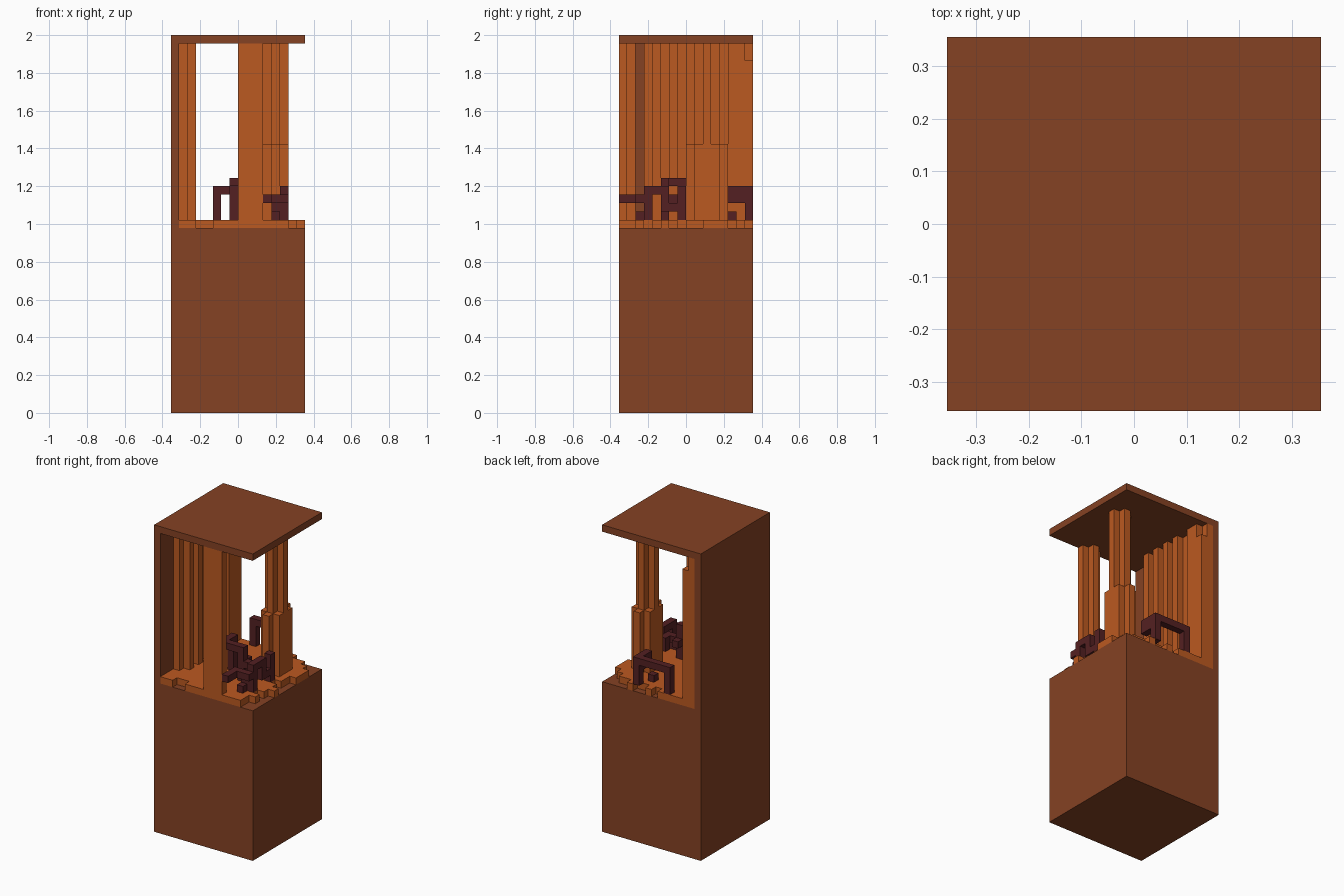
import bpy, bmesh
from mathutils import Matrix, Vector

if "Cube" in bpy.data.objects:
    bpy.data.objects.remove(bpy.data.objects["Cube"])

U = 2 / 45  # one block; the model is 16 x 16 x 45 blocks


def material(name, colour):
    m = bpy.data.materials.new(name)
    m.use_nodes = True
    m.diffuse_color = (*colour, 1)
    m.node_tree.nodes["Principled BSDF"].inputs["Base Color"].default_value = (*colour, 1)
    return m


BROWN = material("brown", (0.235, 0.054, 0.017))
ORANGE = material("orange", (0.50, 0.10, 0.015))
MAROON = material("dark maroon", (0.088, 0.0145, 0.016))


def blocks(name, mat, boxes):
    """Boxes as (x, y, z) triples; each is one cell or a (start, end) range."""
    bm = bmesh.new()
    for box in boxes:
        spans = [s if isinstance(s, tuple) else (s, s + 1) for s in box]
        mid = Vector([(a + b) / 2 for a, b in spans]) - Vector((8, 8, 0))
        size = [(b - a) * U for a, b in spans]
        bmesh.ops.create_cube(bm, size=1, matrix=Matrix.Translation(mid * U) @ Matrix.Diagonal((*size, 1)))
    mesh = bpy.data.meshes.new(name)
    bm.to_mesh(mesh)
    bm.free()
    mesh.materials.append(mat)
    obj = bpy.data.objects.new(name, mesh)
    bpy.context.collection.objects.link(obj)
    return obj


FULL = (0, 16)
FLOOR, TOP = 22, 44
TALL = (FLOOR, TOP)

# Casing: solid base, side wall and roof
blocks("base", BROWN, [(FULL, FULL, (0, FLOOR))])
blocks("side_wall", BROWN, [(0, FULL, TALL)])
blocks("roof", BROWN, [(FULL, FULL, (TOP, 45))])

# Ragged floor layer, one strip per row
row_ends = [14, 14, 15, 14, 15, 16, 15, 14, 15, 15, 16, 16, 16, 15, 14, 12]
floor = [((1, end), j, FLOOR) for j, end in enumerate(row_ends) if 0 < j < 15]
floor += [((1, 3), 0, FLOOR), ((5, 14), 0, FLOOR), ((1, 7), 15, FLOOR), (8, 15, FLOOR), (11, 15, FLOOR)]
blocks("floor_layer", ORANGE, floor)

# Pleated lining on the side wall
lining = [(1, (3, 13), TALL)] + [(2, j, TALL) for j in range(4, 12, 2)]
blocks("wall_lining", ORANGE, lining)
blocks("back_panel", ORANGE, [((1, 3), (13, 15), TALL), (1, 15, TALL), (2, 15, (FLOOR, 42))])

# Front column and cross-shaped pillar
blocks("front_column", ORANGE, [((8, 11), 0, TALL), (9, 1, TALL)])
LOW = (FLOOR, 32)
blocks("pillar_foot", ORANGE, [((11, 14), (9, 12), LOW), (12, (8, 13), LOW)])
blocks("pillar_shaft", ORANGE, [((11, 14), 10, (32, TOP)), (12, (9, 12), (32, TOP))])

# Dark branches at the back
blocks("back_branch", MAROON, [
    (5, 15, (23, 27)), ((5, 11), 15, 26), (10, (13, 16), 26),
    (10, 13, (25, 27)), (10, 14, 25), (9, 13, 23), (10, 15, (23, 27)),
])

# Dark branches at the front
blocks("front_branch", MAROON, [
    (13, 3, (22, 27)), (13, (3, 6), 26), (13, 5, (24, 27)),
    ((11, 14), 2, 25), (11, (0, 3), 25), (12, 2, 23), (12, 3, (23, 25)),
    (13, (5, 8), 24), (13, 7, (23, 27)), (12, 6, (24, 26)),
])
blocks("middle_branch", MAROON, [
    (7, 7, (23, 28)), (7, (5, 8), 27), ((7, 11), 5, 27),
    (10, 5, (23, 28)), (10, (5, 7), 25), ((10, 13), 5, 25),
])
